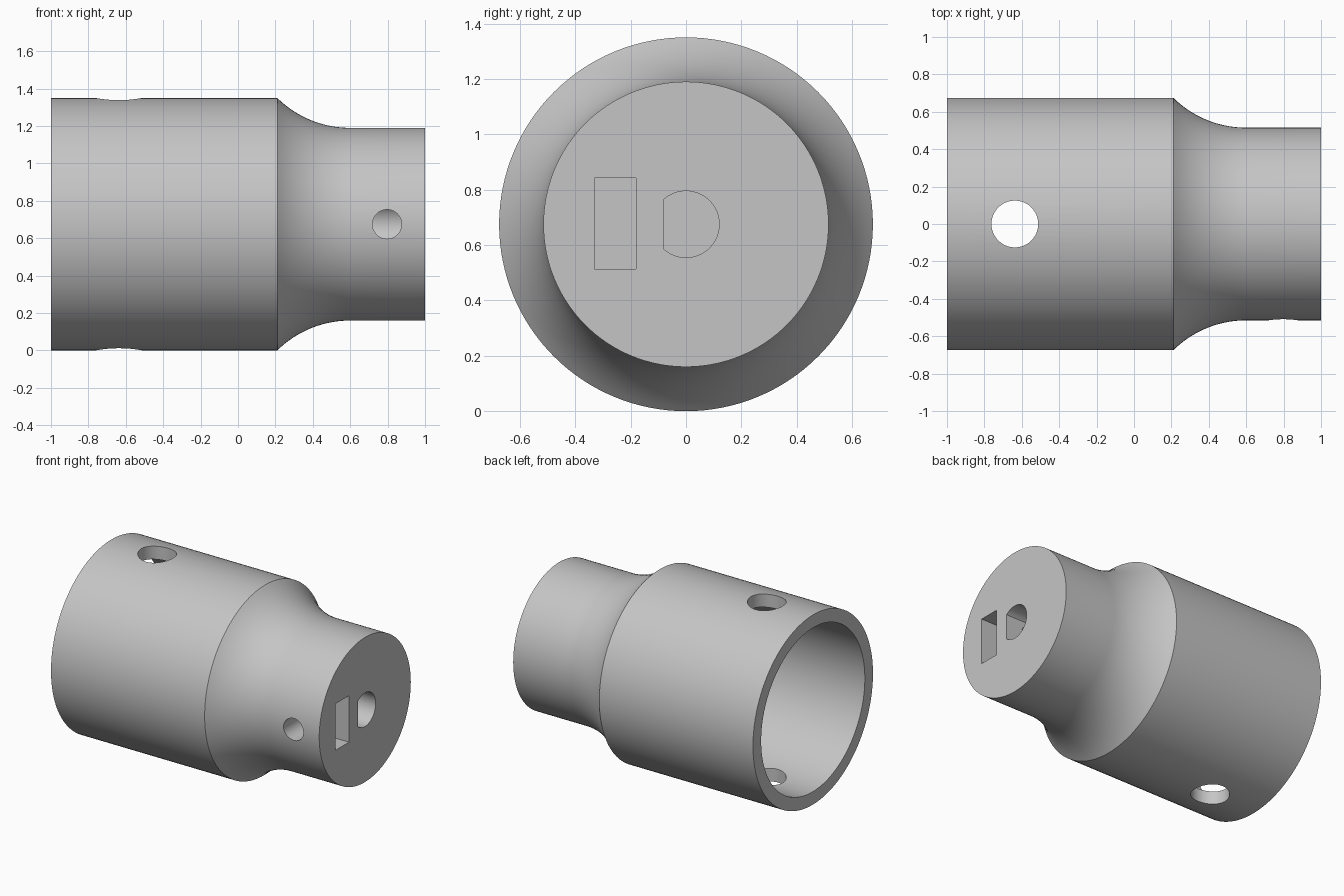
import bpy, bmesh, math
from mathutils import Matrix, Vector

if "Cube" in bpy.data.objects:
    bpy.data.objects.remove(bpy.data.objects["Cube"], do_unlink=True)

AXIS_Z = 0.675          # height of the turning axis
OUTER, NECK, BORE = 0.675, 0.515, 0.583
SHOULDER, FILLET_END, BORE_END = 0.21, 0.6, 0.2

grey = bpy.data.materials.new("plain grey")
grey.use_nodes = True
colour = (0.56, 0.56, 0.56, 1)
grey.diffuse_color = colour
grey.node_tree.nodes["Principled BSDF"].inputs["Base Color"].default_value = colour


def make_object(name, bm):
    bmesh.ops.recalc_face_normals(bm, faces=bm.faces)
    mesh = bpy.data.meshes.new(name)
    bm.to_mesh(mesh)
    bm.free()
    mesh.materials.append(grey)
    obj = bpy.data.objects.new(name, mesh)
    bpy.context.collection.objects.link(obj)
    return obj


def revolve(name, profile, steps=128):
    """Turn an (x, radius) profile around the long axis."""
    bm = bmesh.new()
    verts = [bm.verts.new((x, 0, AXIS_Z + r)) for x, r in profile]
    edges = [bm.edges.new(pair) for pair in zip(verts, verts[1:])]
    bmesh.ops.spin(bm, geom=verts + edges, cent=(0, 0, AXIS_Z), axis=(1, 0, 0),
                   angle=math.tau, steps=steps, use_duplicate=False)
    bmesh.ops.remove_doubles(bm, verts=bm.verts, dist=1e-5)
    return make_object(name, bm)


def prism(name, points, start, push):
    """Extrude a (y, z) outline along x."""
    bm = bmesh.new()
    face = bm.faces.new([bm.verts.new((start, y, z)) for y, z in points])
    top = bmesh.ops.extrude_face_region(bm, geom=[face])["geom"]
    bmesh.ops.translate(bm, vec=Vector((push, 0, 0)),
                        verts=[v for v in top if isinstance(v, bmesh.types.BMVert)])
    return make_object(name, bm)


def cylinder(name, radius, depth, centre, rotation=Matrix()):
    bm = bmesh.new()
    bmesh.ops.create_cone(bm, cap_ends=True, segments=64, radius1=radius, radius2=radius,
                          depth=depth, matrix=Matrix.Translation(centre) @ rotation)
    return make_object(name, bm)


# Turned body: outer wall, concave shoulder, neck, end face and blind bore
rise = OUTER - NECK
run = FILLET_END - SHOULDER
arc_r = (run ** 2 + rise ** 2) / (2 * rise)
sweep = math.asin(run / arc_r)
fillet = []
for i in range(17):
    a = sweep * (1 - i / 16)
    fillet.append((FILLET_END - arc_r * math.sin(a), NECK + arc_r * (1 - math.cos(a))))
profile = [(BORE_END, 0), (BORE_END, BORE), (-1, BORE), (-1, OUTER)]
profile += fillet + [(1, NECK), (1, 0)]
body = revolve("coupling_body", profile)

# D-shaped shaft socket
shaft_r, flat = 0.12, 0.08
half = math.pi - math.acos(flat / shaft_r)
d_shape = [(shaft_r * math.cos(t), AXIS_Z + shaft_r * math.sin(t))
           for t in (half * (i / 24 - 1) for i in range(49))]

cutters = [
    prism("shaft_socket_cutter", d_shape, 0.5, 0.6),
    prism("nut_slot_cutter", [(-0.33, 0.513), (-0.18, 0.513), (-0.18, 0.843), (-0.33, 0.843)],
          0.63, 0.5),
    cylinder("set_screw_cutter", 0.078, 0.7, (0.797, -0.38, AXIS_Z),
             Matrix.Rotation(math.pi / 2, 4, "X")),
    cylinder("cross_pin_cutter", 0.125, 2, (-0.637, 0, AXIS_Z)),
]

# Cut each opening, then drop the cutters
bpy.ops.object.select_all(action="DESELECT")
body.select_set(True)
bpy.context.view_layer.objects.active = body
for cutter in cutters:
    cutter.hide_render = True
    mod = body.modifiers.new(cutter.name, "BOOLEAN")
    mod.operation = "DIFFERENCE"
    mod.solver = "EXACT"
    mod.object = cutter
    bpy.ops.object.modifier_apply(modifier=mod.name)
    bpy.data.objects.remove(cutter, do_unlink=True)

bpy.ops.object.shade_smooth_by_angle(angle=math.radians(30))
